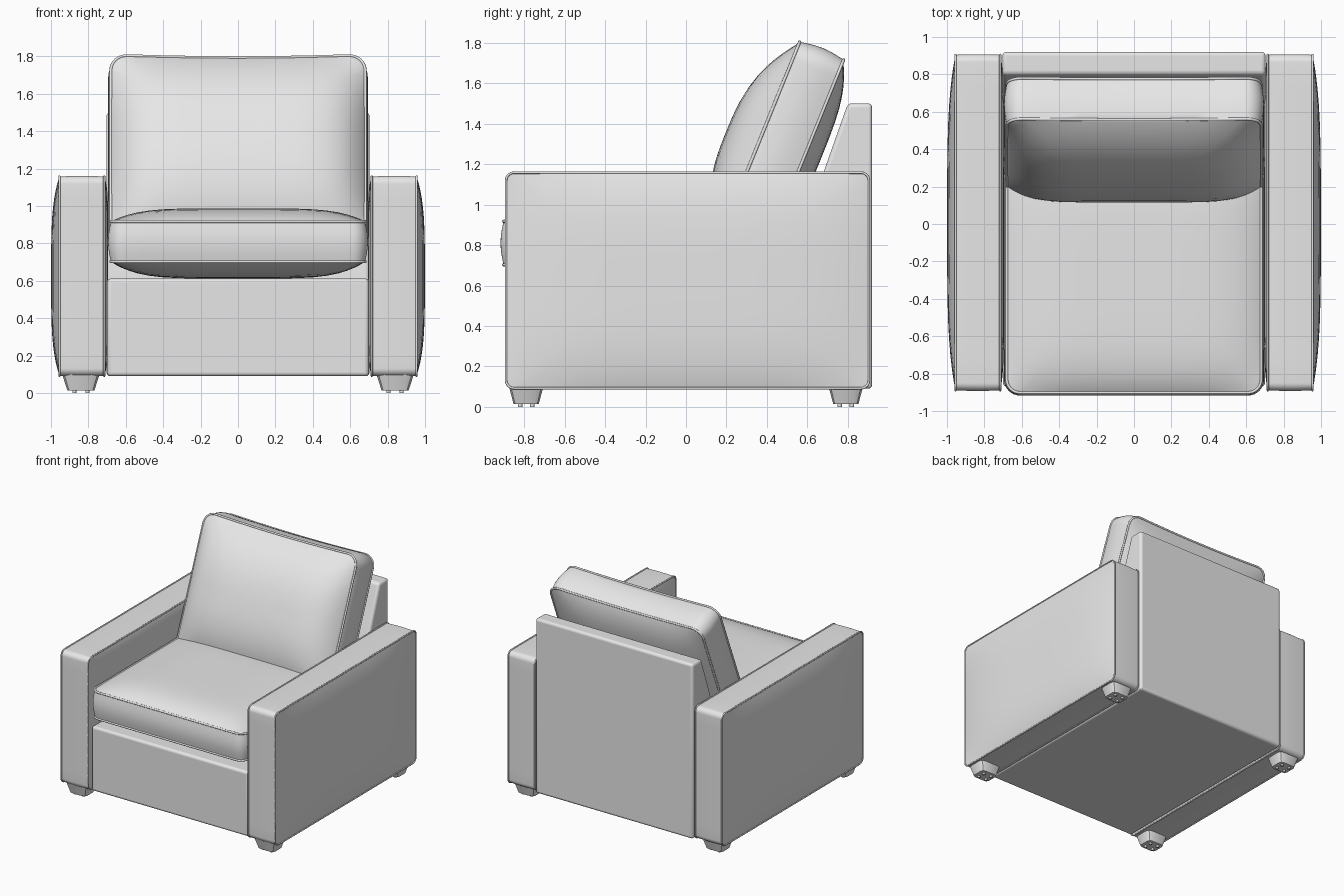
import bpy, bmesh, math
from mathutils import Matrix, Vector

if "Cube" in bpy.data.objects:
    bpy.data.objects.remove(bpy.data.objects["Cube"])

fabric = bpy.data.materials.new("grey upholstery")
fabric.diffuse_color = (0.8, 0.8, 0.8, 1)
fabric.use_nodes = True
fabric.node_tree.nodes["Principled BSDF"].inputs["Base Color"].default_value = fabric.diffuse_color


def finish(name, bm, bevel=0.0, angle=40):
    bmesh.ops.recalc_face_normals(bm, faces=bm.faces)
    me = bpy.data.meshes.new(name)
    bm.to_mesh(me)
    bm.free()
    me.materials.append(fabric)
    ob = bpy.data.objects.new(name, me)
    bpy.context.collection.objects.link(ob)
    if bevel:
        m = ob.modifiers.new("soft edges", 'BEVEL')
        m.width, m.segments, m.limit_method = bevel, 4, 'ANGLE'
    bpy.ops.object.select_all(action='DESELECT')
    ob.select_set(True)
    bpy.context.view_layer.objects.active = ob
    bpy.ops.object.shade_smooth_by_angle(angle=math.radians(angle))
    return ob


def rounded_rect(hw, hh, r, arc=8, edge=12):
    """Outline points with their outward normals."""
    arcs = []
    for k, (sx, sy) in enumerate([(1, 1), (-1, 1), (-1, -1), (1, -1)]):
        c = Vector((sx * (hw - r), sy * (hh - r)))
        ns = [Vector((math.cos(a), math.sin(a))) for a in
              [(k + i / arc) * math.pi / 2 for i in range(arc + 1)]]
        arcs.append([(c + n * r, n) for n in ns])
    out = []
    for k in range(4):
        out += arcs[k]
        (p, n), (q, _) = arcs[k][-1], arcs[(k + 1) % 4][0]
        out += [(p.lerp(q, i / edge), n) for i in range(1, edge)]
    return out


def cushion(name, mat, hw, hh, r, t, front, back, bulge=0.0, pinch=0.0, pipe=0.008):
    """Boxed cushion: side band, two crowned faces (height, power u, power v), piping."""
    outline = rounded_rect(hw, hh, r)
    steps = [0.98, 0.95, 0.91, 0.86, 0.79, 0.7, 0.59, 0.46, 0.31, 0.15]

    def place(x, y, w):
        u, v = x / hw, y / hh
        return mat @ Vector((x, y - pinch * v * (1 - min(1, u * u)), w))

    def crown(x, y, c):
        u, v = min(1, abs(x / hw)), min(1, abs(y / hh))
        return c[0] * (1 - u ** c[1]) * (1 - v ** c[2])

    rings = []
    for s in reversed(steps):
        rings.append([place(p.x * s, p.y * s, -t / 2 - crown(p.x * s, p.y * s, back)) for p, n in outline])
    for i in range(7):
        f = i / 6
        o = bulge * math.sin(math.pi * f)
        rings.append([place(p.x + n.x * o, p.y + n.y * o, t * (f - 0.5)) for p, n in outline])
    for s in steps:
        rings.append([place(p.x * s, p.y * s, t / 2 + crown(p.x * s, p.y * s, front)) for p, n in outline])

    bm = bmesh.new()
    vs = [[bm.verts.new(p) for p in ring] for ring in rings]
    count = len(outline)
    for a, b in zip(vs, vs[1:]):
        for i in range(count):
            j = (i + 1) % count
            bm.faces.new((a[i], a[j], b[j], b[i]))
    for ring, w in ((vs[0], -t / 2 - back[0]), (vs[-1], t / 2 + front[0])):
        mid = bm.verts.new(mat @ Vector((0, 0, w)))
        for i in range(count):
            bm.faces.new((ring[i], ring[(i + 1) % count], mid))
    finish(name, bm)

    # piping along both seams
    for side in (-1, 1):
        cu = bpy.data.curves.new(name + "_piping", 'CURVE')
        cu.dimensions = '3D'
        cu.bevel_depth, cu.bevel_resolution = pipe, 2
        sp = cu.splines.new('POLY')
        sp.points.add(count - 1)
        for pt, (p, n) in zip(sp.points, outline):
            pt.co = (*place(p.x, p.y, side * t / 2), 1)
        sp.use_cyclic_u = True
        cu.materials.append(fabric)
        bpy.context.collection.objects.link(bpy.data.objects.new(name + "_piping", cu))


def box(name, x, y, z, bevel):
    bm = bmesh.new()
    bmesh.ops.create_cube(bm, size=1)
    for v in bm.verts:
        v.co = [lo + (c + 0.5) * (hi - lo) for c, (lo, hi) in zip(v.co, (x, y, z))]
    return finish(name, bm, bevel)


# seat and back cushions
cushion("seat_cushion", Matrix.Translation((0, -0.27, 0.81)), 0.68, 0.632, 0.07, 0.215,
        (0.07, 5, 6), (0.09, 5, 5), bulge=0.015)
cushion("back_cushion", Matrix.Translation((0, 0.464, 1.251)) @ Matrix.Rotation(math.radians(67.9), 4, 'X'),
        0.68, 0.553, 0.09, 0.235, (0.17, 6, 2.7), (0.08, 5, 4), bulge=0.015, pinch=0.015)

# arms with a bulging outer panel
turn = Matrix(((0, 0, 1, 0), (1, 0, 0, 0), (0, 1, 0, 0), (0, 0, 0, 1)))
for side, label in ((1, "right"), (-1, "left")):
    mat = Matrix.Diagonal((side, 1, 1, 1)) @ Matrix.Translation((0.835, 0.0075, 0.625)) @ turn
    cushion(label + "_arm", mat, 0.897, 0.533, 0.04, 0.24,
            (0.044, 4, 4), (0.02, 10, 10), bulge=0.003, pipe=0.006)

# base under the seat
box("base", (-0.7, 0.7), (-0.87, 0.75), (0.09, 0.612), 0.02)

# back frame: sloping front, upright rear
profile = [(0.92, 0.09), (0.92, 1.5), (0.8, 1.5), (0.68, 1.16), (0.6, 0.95), (0.6, 0.09)]
bm = bmesh.new()
ends = [[bm.verts.new((x, y, z)) for y, z in profile] for x in (-0.703, 0.703)]
for e in ends:
    bm.faces.new(e)
for i in range(len(profile)):
    j = (i + 1) % len(profile)
    bm.faces.new((ends[0][i], ends[0][j], ends[1][j], ends[1][i]))
finish("back_frame", bm, 0.02)

# tapered feet with four small studs each
for sx in (-1, 1):
    for sy in (-1, 1):
        cx, cy = sx * 0.84, sy * 0.79
        bm = bmesh.new()
        bmesh.ops.create_cube(bm, size=1)
        upright = [e for e in bm.edges if abs(e.verts[0].co.z - e.verts[1].co.z) > 0.5]
        bmesh.ops.bevel(bm, geom=upright, offset=0.2, segments=2, profile=0.5, affect='EDGES')
        for v in bm.verts:
            top = v.co.z > 0
            v.co = (cx + v.co.x * (0.2 if top else 0.145),
                    cy + v.co.y * (0.17 if top else 0.125), 0.1 if top else 0.015)
        for dx in (-0.035, 0.035):
            for dy in (-0.03, 0.03):
                bmesh.ops.create_cone(bm, cap_ends=True, segments=12, radius1=0.011, radius2=0.011,
                                      depth=0.02, matrix=Matrix.Translation((cx + dx, cy + dy, 0.01)))
        finish("foot", bm)
